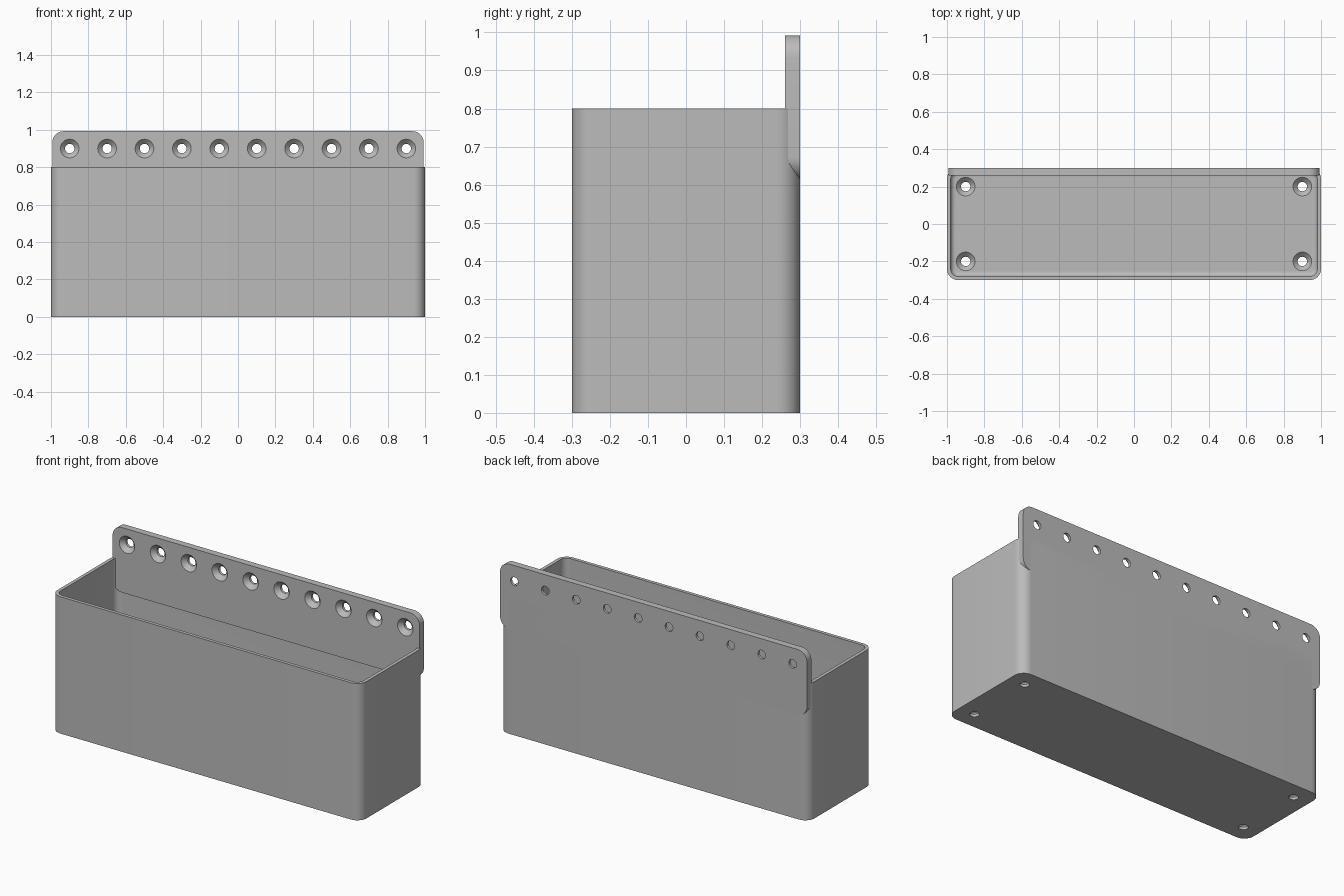
import bpy, bmesh, math
from mathutils import Matrix, Vector

cube = bpy.data.objects.get("Cube")
if cube:
    bpy.data.objects.remove(cube)

grey = bpy.data.materials.new("plain grey")
grey.use_nodes = True
colour = (0.5, 0.5, 0.5, 1)
grey.diffuse_color = colour
grey.node_tree.nodes["Principled BSDF"].inputs["Base Color"].default_value = colour


def rounded_rect(hx, hy, r, z, steps=10):
    """Closed outline of a rounded rectangle at height z."""
    pts = []
    for i, (sx, sy) in enumerate([(1, 1), (-1, 1), (-1, -1), (1, -1)]):
        for k in range(steps + 1):
            a = math.pi / 2 * (i + k / steps)
            pts.append(Vector((sx * (hx - r) + r * math.cos(a),
                               sy * (hy - r) + r * math.sin(a), z)))
    return pts


def circle(r, z, sides=32):
    return [Vector((r * math.cos(2 * math.pi * k / sides),
                    r * math.sin(2 * math.pi * k / sides), z)) for k in range(sides)]


def loft(bm, rings, matrix=Matrix()):
    """Skin a stack of outlines, lowest first, and cap both ends."""
    rows = [[bm.verts.new(matrix @ p) for p in ring] for ring in rings]
    n = len(rows[0])
    for low, high in zip(rows, rows[1:]):
        for k in range(n):
            bm.faces.new((low[k], low[(k + 1) % n], high[(k + 1) % n], high[k]))
    bm.faces.new(rows[0][::-1])
    bm.faces.new(rows[-1])


def make_object(name, solids):
    """Object made from a list of (rings, matrix) solids."""
    bm = bmesh.new()
    for rings, matrix in solids:
        loft(bm, rings, matrix)
    bmesh.ops.recalc_face_normals(bm, faces=bm.faces)
    mesh = bpy.data.meshes.new(name)
    bm.to_mesh(mesh)
    bm.free()
    mesh.materials.append(grey)
    obj = bpy.data.objects.new(name, mesh)
    bpy.context.collection.objects.link(obj)
    return obj


def activate(obj):
    bpy.ops.object.select_all(action='DESELECT')
    obj.select_set(True)
    bpy.context.view_layer.objects.active = obj


def cut(obj, cutter):
    activate(obj)
    mod = obj.modifiers.new("cut", 'BOOLEAN')
    mod.operation = 'DIFFERENCE'
    mod.solver = 'EXACT'
    mod.object = cutter
    bpy.ops.object.modifier_apply(modifier=mod.name)
    bpy.data.objects.remove(cutter)


# Countersunk screw hole, wide end level with z = 0
screw_hole = [circle(0.025, -0.1), circle(0.025, -0.025),
              circle(0.05, 0), circle(0.05, 0.005)]

# Box with rounded vertical corners
box = make_object("box", [([rounded_rect(1, 0.3, 0.06, z) for z in (0, 0.8)], Matrix())])

# Cavity with a filleted floor
floor, wall, fillet = 0.04, 0.02, 0.025
rings = []
for k in range(7):
    a = math.pi / 2 * k / 6
    inset = fillet * (1 - math.sin(a))
    rings.append(rounded_rect(1 - wall - inset, 0.3 - wall - inset, 0.04 - inset,
                              floor + fillet * (1 - math.cos(a))))
rings.append(rounded_rect(1 - wall, 0.3 - wall, 0.04, 1))
cut(box, make_object("cavity_cutter", [(rings, Matrix())]))

# Screw holes in the floor
cut(box, make_object("floor_hole_cutter", [
    (screw_hole, Matrix.Translation((x, y, floor)))
    for x in (-0.9, 0.9) for y in (-0.2, 0.2)]))

# Mounting plate along the back, its profile turned to face the front
upright = Matrix.Rotation(math.pi / 2, 4, 'X')
plate = make_object("mounting_plate", [
    ([rounded_rect(0.993, 0.19, 0.06, z) for z in (0, 0.04)],
     Matrix.Translation((0, 0.3, 0.8025)) @ upright)])

# Row of screw holes in the plate
cut(plate, make_object("plate_hole_cutter", [
    (screw_hole, Matrix.Translation((-0.9 + 0.2 * i, 0.26, 0.9)) @ upright)
    for i in range(10)]))

for obj in (box, plate):
    activate(obj)
    bpy.ops.object.shade_smooth_by_angle(angle=math.radians(30))
